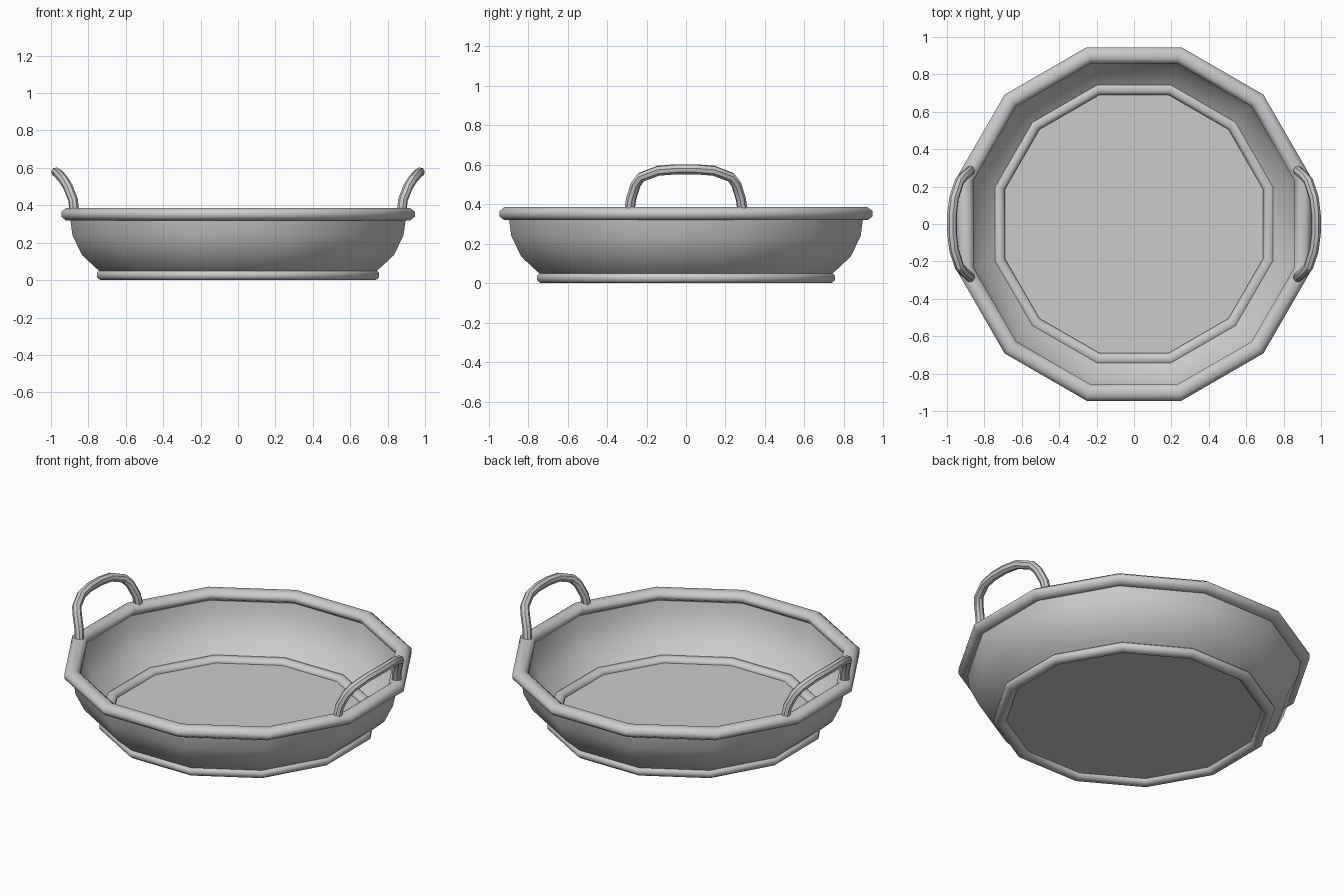
import bpy
import bmesh
from math import cos, sin, pi

SIDES = 12

cube = bpy.data.objects.get("Cube")
if cube:
    bpy.data.objects.remove(cube, do_unlink=True)

metal = bpy.data.materials.new("grey_metal")
metal.use_nodes = True
GREY = (0.6, 0.6, 0.6, 1)
metal.diffuse_color = GREY
metal.node_tree.nodes["Principled BSDF"].inputs["Base Color"].default_value = GREY


def ring(bm, flat, z):
    """Twelve vertices whose flat sides lie at the given distance from the axis."""
    r = flat / cos(pi / SIDES)
    turns = [(i + 0.5) * 2 * pi / SIDES for i in range(SIDES)]
    return [bm.verts.new((r * cos(a), r * sin(a), z)) for a in turns]


def finish(name, bm, smooth=True):
    mesh = bpy.data.meshes.new(name)
    for f in bm.faces:
        f.smooth = smooth
    bm.to_mesh(mesh)
    bm.free()
    mesh.materials.append(metal)
    obj = bpy.data.objects.new(name, mesh)
    bpy.context.collection.objects.link(obj)
    return obj


def lathe(name, profile, closed=False):
    bm = bmesh.new()
    rings = [ring(bm, d, z) for d, z in profile]
    pairs = list(zip(rings, rings[1:]))
    if closed:
        pairs.append((rings[-1], rings[0]))
    for low, high in pairs:
        for i in range(SIDES):
            j = (i + 1) % SIDES
            bm.faces.new((low[i], low[j], high[j], high[i]))
    return finish(name, bm)


def tube_ring(name, centre, z, half_width, half_height):
    """Closed hoop with an eight-sided section."""
    k = cos(pi / 8)
    angles = [(i + 0.5) * pi / 4 for i in range(8)]
    section = [(centre + half_width / k * cos(a), z + half_height / k * sin(a))
               for a in angles]
    return lathe(name, section, closed=True)


# Bowl wall
lathe("bowl_wall", [(0.73, 0.04), (0.76, 0.065), (0.835, 0.135),
                    (0.885, 0.24), (0.9, 0.35)])

# Rolled rim and foot hoop
tube_ring("rim", 0.902, 0.352, 0.043, 0.033)
tube_ring("foot_ring", 0.7225, 0.0275, 0.0325, 0.0275)

# Flat floor inside the foot hoop
bm = bmesh.new()
bm.faces.new(ring(bm, 0.715, 0.027))
finish("bowl_floor", bm, smooth=False)

# Outward-leaning handles
half_path = [(0.874, 0.288, 0.36), (0.882, 0.277, 0.43), (0.91, 0.255, 0.5),
             (0.933, 0.228, 0.537), (0.962, 0.14, 0.57), (0.973, 0.05, 0.577)]
path = half_path + [(x, -y, z) for x, y, z in reversed(half_path)]

for name, side in (("left_handle", 1), ("right_handle", -1)):
    curve = bpy.data.curves.new(name, "CURVE")
    curve.dimensions = "3D"
    curve.bevel_depth = 0.026
    curve.bevel_resolution = 2
    curve.use_fill_caps = True
    spline = curve.splines.new("POLY")
    spline.points.add(len(path) - 1)
    for point, (x, y, z) in zip(spline.points, path):
        point.co = (side * x, y, z, 1)
    curve.materials.append(metal)
    handle = bpy.data.objects.new(name, curve)
    bpy.context.collection.objects.link(handle)
    bpy.ops.object.select_all(action="DESELECT")
    handle.select_set(True)
    bpy.context.view_layer.objects.active = handle
    bpy.ops.object.convert(target="MESH")
    bpy.ops.object.shade_smooth_by_angle()
